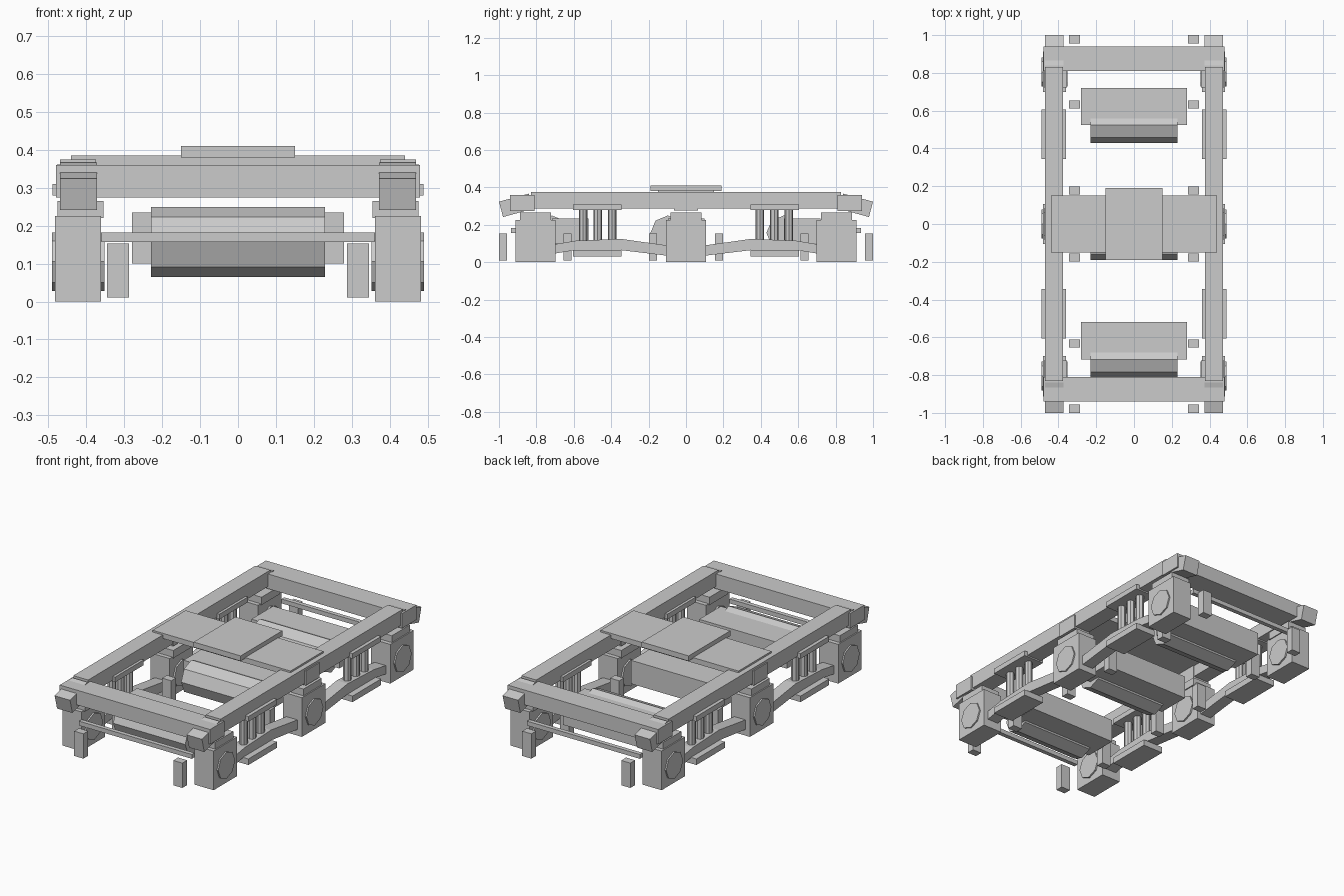
import bpy
import math

if "Cube" in bpy.data.objects:
    bpy.data.objects.remove(bpy.data.objects["Cube"])


def mesh(name, verts, faces):
    me = bpy.data.meshes.new(name)
    me.from_pydata(verts, [], faces)
    me.update()
    ob = bpy.data.objects.new(name, me)
    bpy.context.collection.objects.link(ob)
    return ob


def prism(name, profile, x0, x1):
    """Extrude a (y, z) outline from x0 to x1."""
    n = len(profile)
    if sum(a[0] * b[1] - b[0] * a[1] for a, b in zip(profile, profile[1:] + profile[:1])) < 0:
        profile = profile[::-1]
    x0, x1 = min(x0, x1), max(x0, x1)
    verts = [(x, y, z) for x in (x0, x1) for y, z in profile]
    faces = [tuple(reversed(range(n))), tuple(range(n, 2 * n))]
    faces += [(i, (i + 1) % n, n + (i + 1) % n, n + i) for i in range(n)]
    return mesh(name, verts, faces)


def box(name, x0, x1, y0, y1, z0, z1):
    return prism(name, [(y0, z0), (y1, z0), (y1, z1), (y0, z1)], x0, x1)


def octagon(y, z, r):
    return [(y + r * math.cos(i * math.pi / 4), z + r * math.sin(i * math.pi / 4))
            for i in range(8)]


def spring(name, x, y, z0, z1, r):
    bpy.ops.mesh.primitive_cylinder_add(vertices=8, radius=r, depth=z1 - z0,
                                        location=(x, y, (z0 + z1) / 2))
    bpy.context.object.name = name


# Bolster and centre plate
box("bolster", -0.44, 0.44, -0.15, 0.15, 0.355, 0.385)
box("centre_plate", -0.15, 0.15, -0.19, 0.19, 0.38, 0.41)

# Traction motors: octagonal body with a gear case behind it
for y in (-0.717, -0.097, 0.523):
    prism("motor_body", octagon(y, 0.157, 0.093), -0.23, 0.23)
    box("motor_case", -0.28, 0.28, y, y + 0.197, 0.10, 0.235)

# End beams and brake cross bars
for s in (-1, 1):
    box("end_beam", -0.48, 0.48, s * 0.81, s * 0.94, 0.275, 0.36)
    box("brake_bar", -0.36, 0.36, s * 0.91, s * 0.935, 0.157, 0.182)

for sx in (-1, 1):
    # Side frame
    box("side_rail", sx * 0.375, sx * 0.47, -0.83, 0.83, 0.288, 0.375)
    box("rail_bracket", sx * 0.37, sx * 0.477, -0.063, 0.063, 0.278, 0.362)

    # Axle boxes with caps and octagonal bearing covers
    for y in (-0.805, 0, 0.805):
        box("axle_box", sx * 0.361, sx * 0.483, y - 0.107, y + 0.107, 0, 0.226)
        box("axle_box_cap", sx * 0.355, sx * 0.476, y - 0.083, y + 0.083, 0.22, 0.265)
        prism("bearing_cover", octagon(y, 0.105, 0.077), sx * 0.352, sx * 0.491)

    for sy in (-1, 1):
        # Sloping rail ends
        prism("rail_end", [(sy * y, z) for y, z in
                          ((0.82, 0.285), (0.978, 0.242), (1.0, 0.324), (0.84, 0.367))],
              sx * 0.372, sx * 0.47)
        # Equaliser beam
        prism("equaliser_beam", [(sy * y, z) for y, z in
                                 ((0.10, 0.035), (0.35, 0.065), (0.59, 0.065), (0.71, 0.045),
                                  (0.71, 0.095), (0.59, 0.115), (0.35, 0.125), (0.10, 0.09))],
              sx * 0.385, sx * 0.455)
        # Spring seats and springs
        box("upper_spring_seat", sx * 0.36, sx * 0.49, sy * 0.345, sy * 0.605, 0.28, 0.31)
        box("lower_spring_seat", sx * 0.36, sx * 0.49, sy * 0.345, sy * 0.605, 0.03, 0.065)
        for y in (0.395, 0.472, 0.55):
            spring("spring", sx * 0.42, sy * y, 0.10, 0.29, 0.023)
        # Brake blocks
        for y in (0.177, 0.633, 0.978):
            box("brake_block", sx * 0.287, sx * 0.345,
                sy * (y - 0.022), sy * (y + 0.022), 0.01, 0.153)
